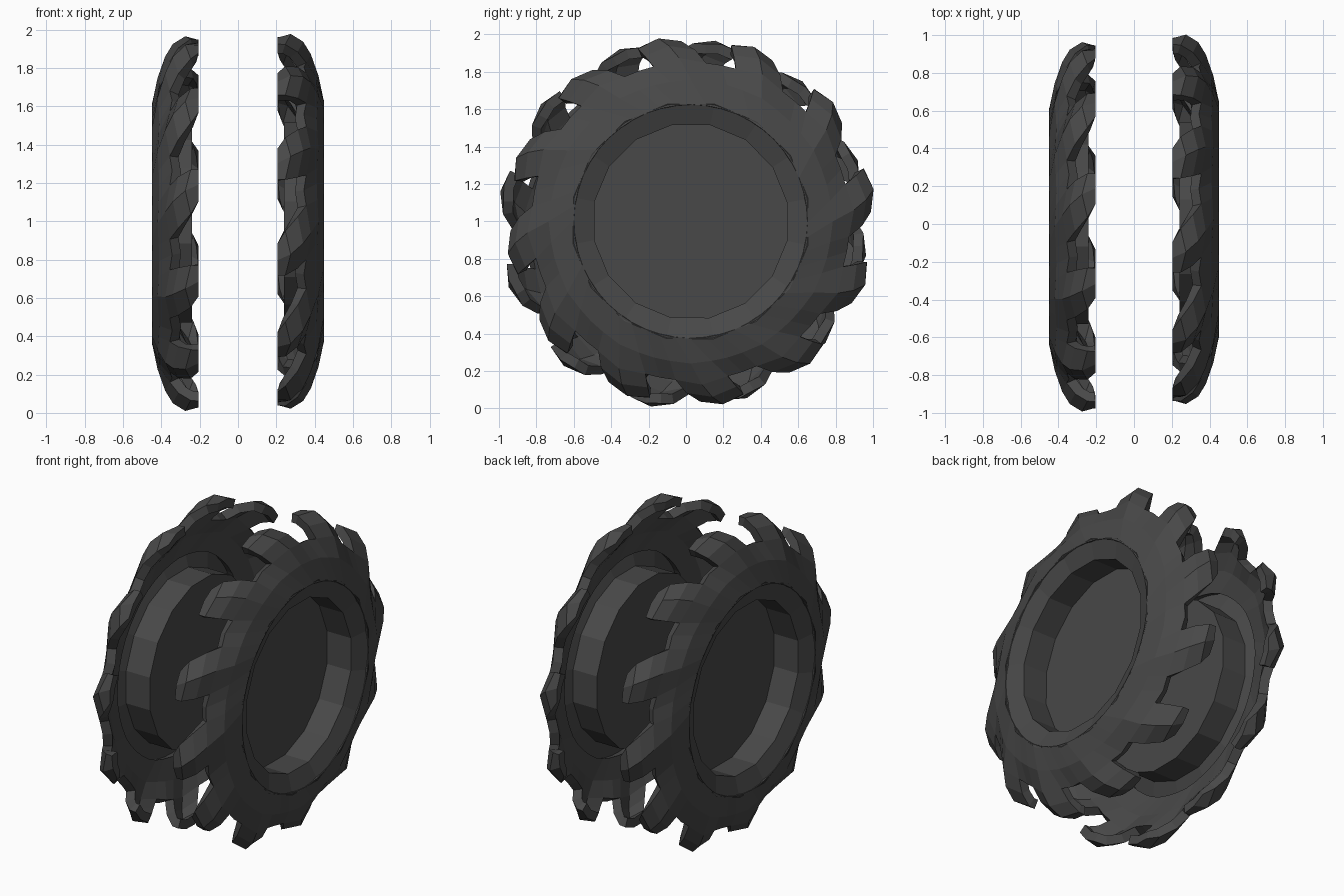
import bpy, bmesh
from math import cos, sin, radians, pi

if "Cube" in bpy.data.objects:
    bpy.data.objects.remove(bpy.data.objects["Cube"])

rubber = bpy.data.materials.new("dark_rubber")
rubber.diffuse_color = (0.065, 0.065, 0.065, 1)
rubber.use_nodes = True
rubber.node_tree.nodes["Principled BSDF"].inputs["Base Color"].default_value = rubber.diffuse_color

TEETH = 12


def polar(bm, x, r, deg):
    a = radians(deg)
    return bm.verts.new((x, r * cos(a), r * sin(a)))


def finish(bm, name, place):
    mesh = bpy.data.meshes.new(name)
    bm.to_mesh(mesh)
    bm.free()
    mesh.materials.append(rubber)
    ob = bpy.data.objects.new(name, mesh)
    bpy.context.collection.objects.link(ob)
    ob.location = (0, place[0], place[1])
    ob.rotation_euler = (0, 0, place[2])
    return ob


def make_rim(name, place):
    # sunken hub disc, straight wall and sloping flange
    bm = bmesh.new()
    n = 16
    rings = [[polar(bm, x, r, i * 360 / n + 11) for i in range(n)]
             for r, x in ((0.525, 0.24), (0.525, 0.405), (0.64, 0.449))]
    bm.faces.new(rings[0])
    for a, b in zip(rings, rings[1:]):
        for i in range(n):
            j = (i + 1) % n
            bm.faces.new((a[i], b[i], b[j], a[j]))
    return finish(bm, name, place)


def make_tread(name, place):
    # each ring: radius, x, tooth half width, swirl angle, edge droop
    rings = [(0.625, 0.45, 7.5, -8, 0.0),
             (0.76, 0.42, 8.5, 0, 0.006),
             (0.875, 0.38, 9.5, 4, 0.024),
             (0.945, 0.34, 8.5, 7, 0.028),
             (0.993, 0.275, 7, 10, 0.028),
             (0.98, 0.205, 5, 12, 0.012)]
    bm = bmesh.new()
    grid = []
    for k, (r, x, half, swirl, droop) in enumerate(rings):
        row = []
        for t in range(TEETH):
            mid = t * 360 / TEETH + swirl
            row.append(polar(bm, x - droop * (k < 5), r - droop, mid - half))
            row.append(polar(bm, x, r, mid))
            row.append(polar(bm, x - droop * (k < 5), r - droop, mid + half))
            if k < 3:  # valley between teeth
                row.append(polar(bm, x - 1.5 * droop, r - droop, mid + 15))
        grid.append(row)
    # side wall
    for a, b in zip(grid[:2], grid[1:3]):
        n = len(a)
        for i in range(n):
            j = (i + 1) % n
            bm.faces.new((a[i], b[i], b[j], a[j]))
    # hooked teeth
    for k in range(2, 5):
        a, b = grid[k], grid[k + 1]
        step = 4 if k == 2 else 3
        for t in range(TEETH):
            for c in range(2):
                p, q = t * step + c, t * 3 + c
                bm.faces.new((a[p], b[q], b[q + 1], a[p + 1]))
    ob = finish(bm, name, place)
    mod = ob.modifiers.new("thickness", 'SOLIDIFY')
    mod.thickness = 0.055
    mod.offset = -1
    return ob


# right half and its opposite, turned half a turn
for side, place in (("right", (0.025, 1.0, 0)), ("left", (-0.015, 0.988, pi))):
    make_rim(side + "_rim", place)
    make_tread(side + "_tread", place)
